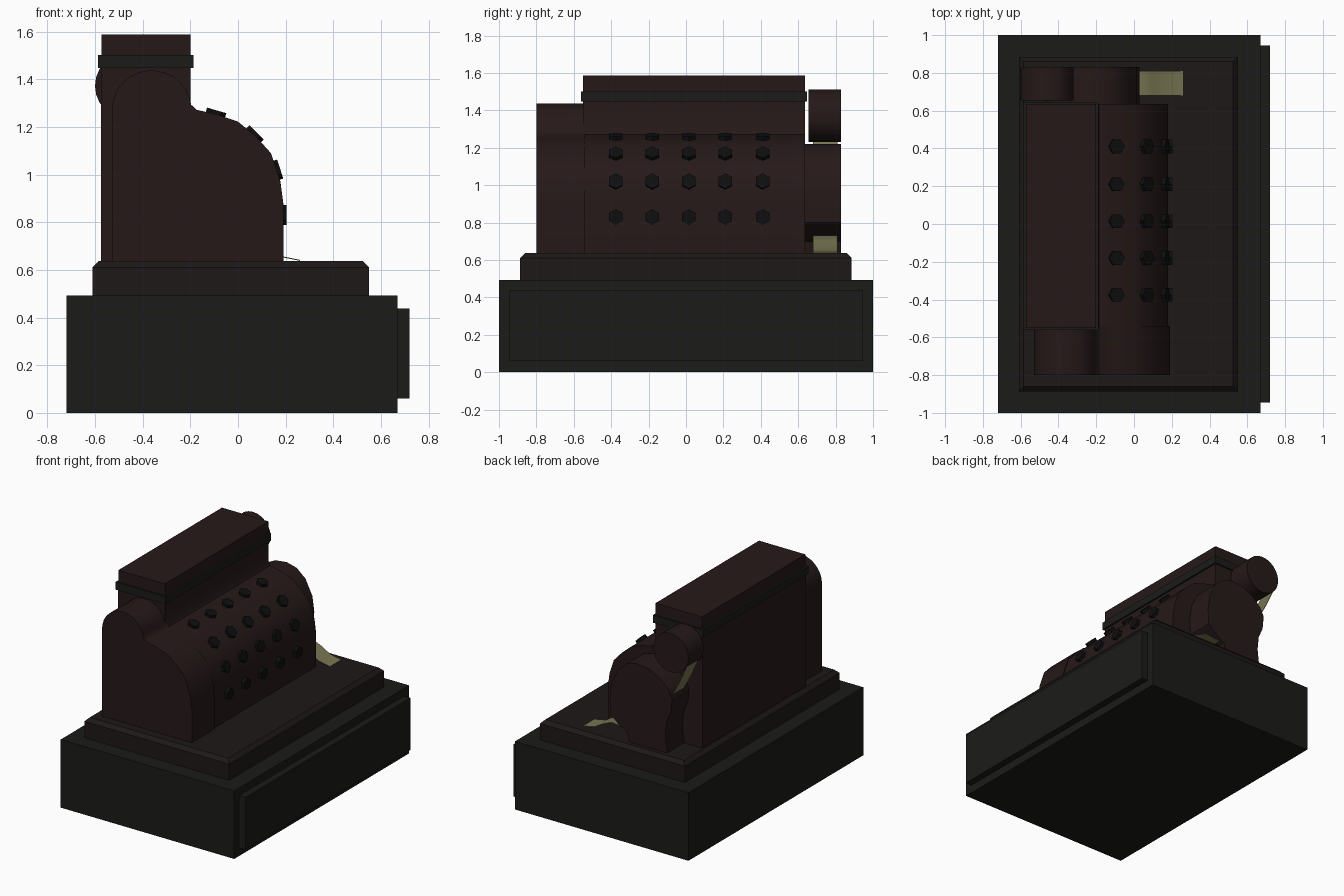
import bpy, bmesh, math
from mathutils import Vector, Matrix

if "Cube" in bpy.data.objects:
    bpy.data.objects.remove(bpy.data.objects["Cube"])


def material(name, rgb):
    m = bpy.data.materials.new(name)
    m.diffuse_color = (*rgb, 1)
    m.use_nodes = True
    m.node_tree.nodes["Principled BSDF"].inputs["Base Color"].default_value = m.diffuse_color
    return m


BLACK = material("black_iron", (0.011, 0.011, 0.0095))
BROWN = material("dark_brown", (0.019, 0.0095, 0.0095))
PLINTH = material("plinth_brown", (0.013, 0.009, 0.009))
KEY = material("key_black", (0.004, 0.0045, 0.004))
PAPER = material("paper", (0.19, 0.18, 0.085))


def finish(bm, name, mat, smooth=False):
    bmesh.ops.recalc_face_normals(bm, faces=bm.faces)
    me = bpy.data.meshes.new(name)
    bm.to_mesh(me)
    bm.free()
    me.materials.append(mat)
    ob = bpy.data.objects.new(name, me)
    bpy.context.collection.objects.link(ob)
    if smooth:
        bpy.ops.object.select_all(action='DESELECT')
        ob.select_set(True)
        bpy.context.view_layer.objects.active = ob
        bpy.ops.object.shade_smooth_by_angle(angle=math.radians(35))
    return ob


def box(name, x0, x1, y0, y1, z0, z1, mat, chamfer=0):
    """Box, optionally with its top rim chamfered."""
    bm = bmesh.new()
    bmesh.ops.create_cube(bm, size=1)
    for v in bm.verts:
        v.co = Vector(((x0 + x1) / 2 + v.co.x * (x1 - x0),
                       (y0 + y1) / 2 + v.co.y * (y1 - y0),
                       (z0 + z1) / 2 + v.co.z * (z1 - z0)))
    if chamfer:
        rim = [e for e in bm.edges if all(v.co.z > z1 - 1e-4 for v in e.verts)]
        bmesh.ops.bevel(bm, geom=rim, offset=chamfer, segments=1, affect='EDGES')
    return finish(bm, name, mat)


def extrude_xz(name, pts, y0, y1, mat):
    """Side profile in x/z extruded along y."""
    bm = bmesh.new()
    face = bm.faces.new([bm.verts.new((x, y0, z)) for x, z in pts])
    r = bmesh.ops.extrude_face_region(bm, geom=[face])
    bmesh.ops.translate(bm, vec=(0, y1 - y0, 0),
                        verts=[g for g in r["geom"] if isinstance(g, bmesh.types.BMVert)])
    return finish(bm, name, mat, True)


def arc(cx, cz, r, a0, a1, n):
    return [(cx + r * math.cos(math.radians(a0 + (a1 - a0) * i / n)),
             cz + r * math.sin(math.radians(a0 + (a1 - a0) * i / n))) for i in range(n + 1)]


def strip(name, path, y0, y1, mat, t=0.004):
    """Thin paper strip following an x/z path."""
    return extrude_xz(name, path + [(x, z - t) for x, z in reversed(path)], y0, y1, mat)


# Base, drawer front and plinth
box("base", -0.72, 0.67, -1, 1, 0, 0.493, BLACK)
box("drawer_front", 0.66, 0.72, -0.945, 0.945, 0.06, 0.437, BLACK)
box("plinth", -0.61, 0.55, -0.887, 0.885, 0.48, 0.637, PLINTH, 0.026)

# Keyboard cabinet with curved front
front = [(0.18, 0.63), (0.18, 0.89), (0.168, 0.98), (0.134, 1.085), (0.07, 1.155),
         (-0.005, 1.22), (-0.09, 1.25), (-0.185, 1.272), (-0.2, 1.3)]
extrude_xz("cabinet", front + [(-0.2, 1.46), (-0.575, 1.46), (-0.575, 0.63)],
           -0.55, 0.635, BROWN)

# Top display box and its trim band
box("display_box", -0.573, -0.2, -0.55, 0.635, 1.45, 1.587, BROWN)
box("trim_band", -0.588, -0.187, -0.562, 0.647, 1.447, 1.502, BLACK)

# Front end cheek: arch at the rear, same curve towards the keys
cheek = [(0.19, 0.63), (0.19, 0.88), (0.178, 0.97), (0.138, 1.09), (0.075, 1.16),
         (0, 1.222), (-0.09, 1.252), (-0.175, 1.272)]
extrude_xz("end_cheek", cheek + arc(-0.362, 1.27, 0.167, 8, 180, 14) + [(-0.529, 0.63)],
           -0.8, -0.54, BROWN)

# Printer housing at the back end
printer = [(-0.13, 0.63), (-0.11, 0.70), (-0.03, 0.75), (0.025, 0.80), (0.03, 0.92),
           (0.015, 1.03), (-0.04, 1.14), (-0.11, 1.2), (-0.19, 1.22), (-0.28, 1.21),
           (-0.37, 1.165), (-0.44, 1.1), (-0.47, 1.04), (-0.46, 0.94), (-0.425, 0.86),
           (-0.415, 0.76), (-0.43, 0.63)]
extrude_xz("printer_housing", printer, 0.63, 0.83, BROWN)

# Paper roll, feed strip and receipt
extrude_xz("paper_roll", arc(-0.46, 1.372, 0.14, 0, 345, 23), 0.655, 0.83, BROWN)
strip("paper_feed", [(-0.597, 1.37), (-0.57, 1.29), (-0.515, 1.17), (-0.45, 1.05)],
      0.68, 0.81, PAPER, 0.008)
strip("receipt", [(-0.12, 0.715), (0.03, 0.73), (0.1, 0.70), (0.17, 0.66), (0.26, 0.642)],
      0.68, 0.81, PAPER)

# Hexagonal keys: rows of (x, z, tilt of outward normal above +x)
bm = bmesh.new()
for x, z, tilt in [(-0.095, 1.25, 74), (0.064, 1.163, 45), (0.158, 1.017, 18), (0.184, 0.83, 0)]:
    for y in (-0.375, -0.18, 0.015, 0.21, 0.41):
        m = (Matrix.Translation((x, y, z))
             @ Matrix.Rotation(math.radians(90 - tilt), 4, 'Y'))
        bmesh.ops.create_cone(bm, cap_ends=True, segments=6, radius1=0.042, radius2=0.042,
                              depth=0.04, matrix=m @ Matrix.Rotation(math.radians(90), 4, 'Z'))
keys = finish(bm, "keys", KEY)
